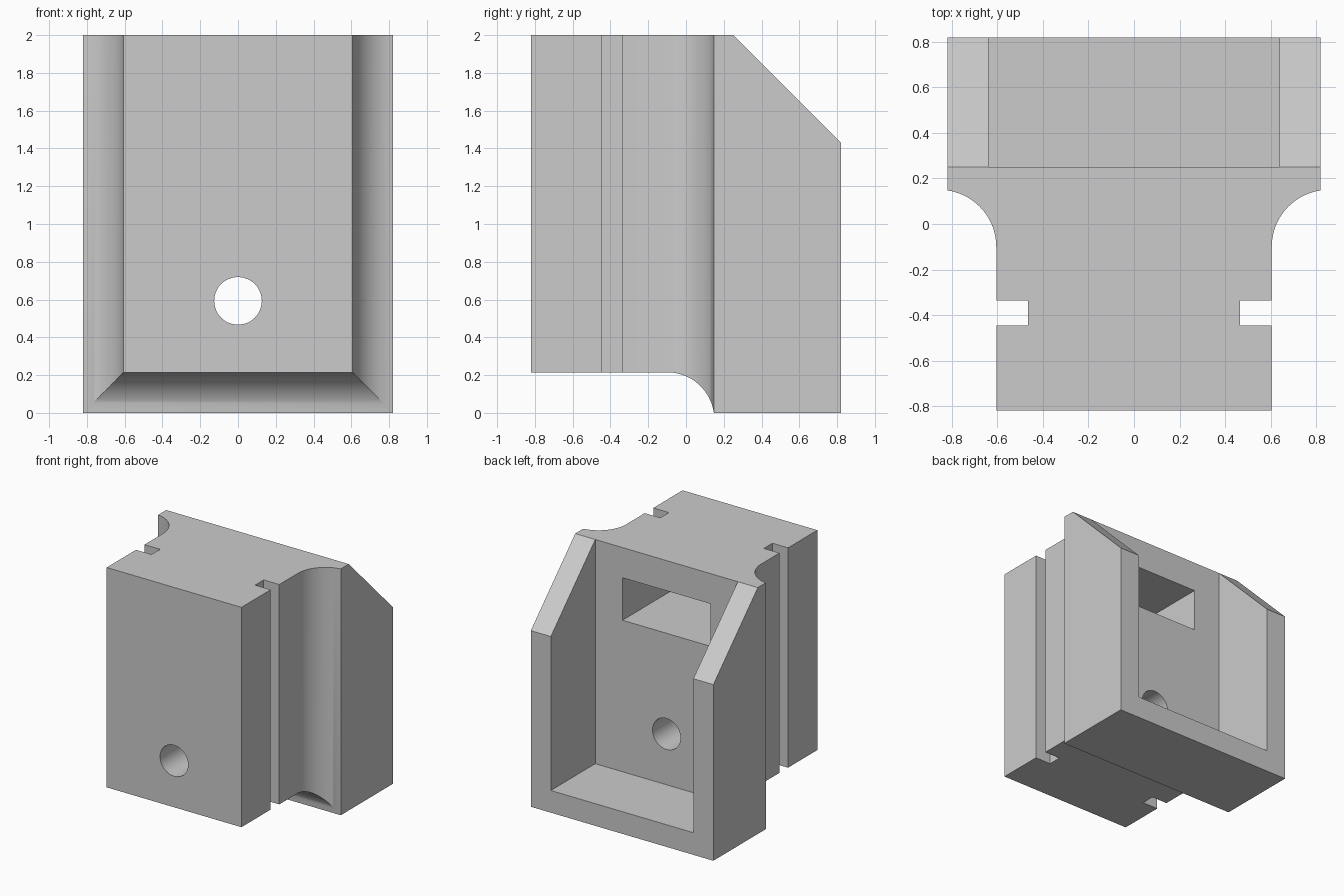
import bpy
import bmesh
import math
from mathutils import Matrix, Vector

default = bpy.data.objects.get("Cube")
if default:
    bpy.data.objects.remove(default, do_unlink=True)

grey = bpy.data.materials.new("plain grey")
grey.use_nodes = True
colour = (0.6, 0.6, 0.6, 1)
grey.diffuse_color = colour
grey.node_tree.nodes["Principled BSDF"].inputs["Base Color"].default_value = colour


def add_object(name, bm):
    bmesh.ops.recalc_face_normals(bm, faces=bm.faces)
    mesh = bpy.data.meshes.new(name)
    bm.to_mesh(mesh)
    bm.free()
    mesh.materials.append(grey)
    obj = bpy.data.objects.new(name, mesh)
    bpy.context.collection.objects.link(obj)
    return obj


def box(name, low, high):
    low, high = Vector(low), Vector(high)
    bm = bmesh.new()
    bmesh.ops.create_cube(bm, size=1)
    for v in bm.verts:
        v.co = (low + high) / 2 + v.co * (high - low)
    return add_object(name, bm)


def cut(target, cutter):
    cutter.hide_render = True
    mod = target.modifiers.new("cut", 'BOOLEAN')
    mod.operation = 'DIFFERENCE'
    mod.solver = 'EXACT'
    mod.object = cutter
    bpy.context.view_layer.objects.active = target
    bpy.ops.object.modifier_apply(modifier=mod.name)
    bpy.data.objects.remove(cutter, do_unlink=True)


# Body: rectangles lofted from front to back, flaring out along a round cove
NECK, FLARE, RADIUS, STEPS = 0.605, 0.215, 0.25, 20
end_angle = math.acos((RADIUS - FLARE) / RADIUS)
stations = [(-0.82, 0)]
for i in range(STEPS + 1):
    a = end_angle * i / STEPS
    stations.append((-0.1 + RADIUS * math.sin(a), RADIUS * (1 - math.cos(a))))
stations.append((0.82, FLARE))

bm = bmesh.new()
rings = []
for y, d in stations:
    w, bottom = NECK + d, FLARE - d
    rings.append([bm.verts.new((x, y, z)) for x, z in
                  ((-w, bottom), (w, bottom), (w, 2), (-w, 2))])
for r, s in zip(rings, rings[1:]):
    for i in range(4):
        j = (i + 1) % 4
        bm.faces.new((r[i], r[j], s[j], s[i]))
bm.faces.new(rings[0])
bm.faces.new(rings[-1])
# Merge the strips of the flat top into one face
bmesh.ops.dissolve_faces(bm, faces=[f for f in bm.faces
                                    if all(v.co.z > 1.99 for v in f.verts)])

# Sloped upper back edge
cutting = bmesh.ops.bisect_plane(bm, geom=bm.verts[:] + bm.edges[:] + bm.faces[:],
                                 plane_co=(0, 0.25, 2), plane_no=(0, 1, 1),
                                 clear_outer=True)
bmesh.ops.holes_fill(bm, edges=[e for e in bm.edges if e.is_boundary])
body = add_object("block_body", bm)

# Side grooves
for side in (-1, 1):
    xs = sorted((side * 0.465, side * 0.7))
    cut(body, box("groove_cutter", (xs[0], -0.445, -0.1), (xs[1], -0.335, 2.1)))

# Open pocket in the back, and the window recess inside it
cut(body, box("pocket_cutter", (-0.64, 0.25, 0.18), (0.64, 1, 2.2)))
cut(body, box("window_cutter", (-0.395, -0.62, 1.41), (0.395, 0.4, 1.755)))

# Round through hole
bm = bmesh.new()
bmesh.ops.create_cone(bm, cap_ends=True, segments=48, radius1=0.126,
                      radius2=0.126, depth=3,
                      matrix=Matrix.Translation((0, 0, 0.593))
                      @ Matrix.Rotation(math.pi / 2, 4, 'X'))
cut(body, add_object("hole_cutter", bm))

bpy.ops.object.select_all(action='DESELECT')
body.select_set(True)
bpy.context.view_layer.objects.active = body
bpy.ops.object.shade_smooth_by_angle(angle=math.radians(30))
